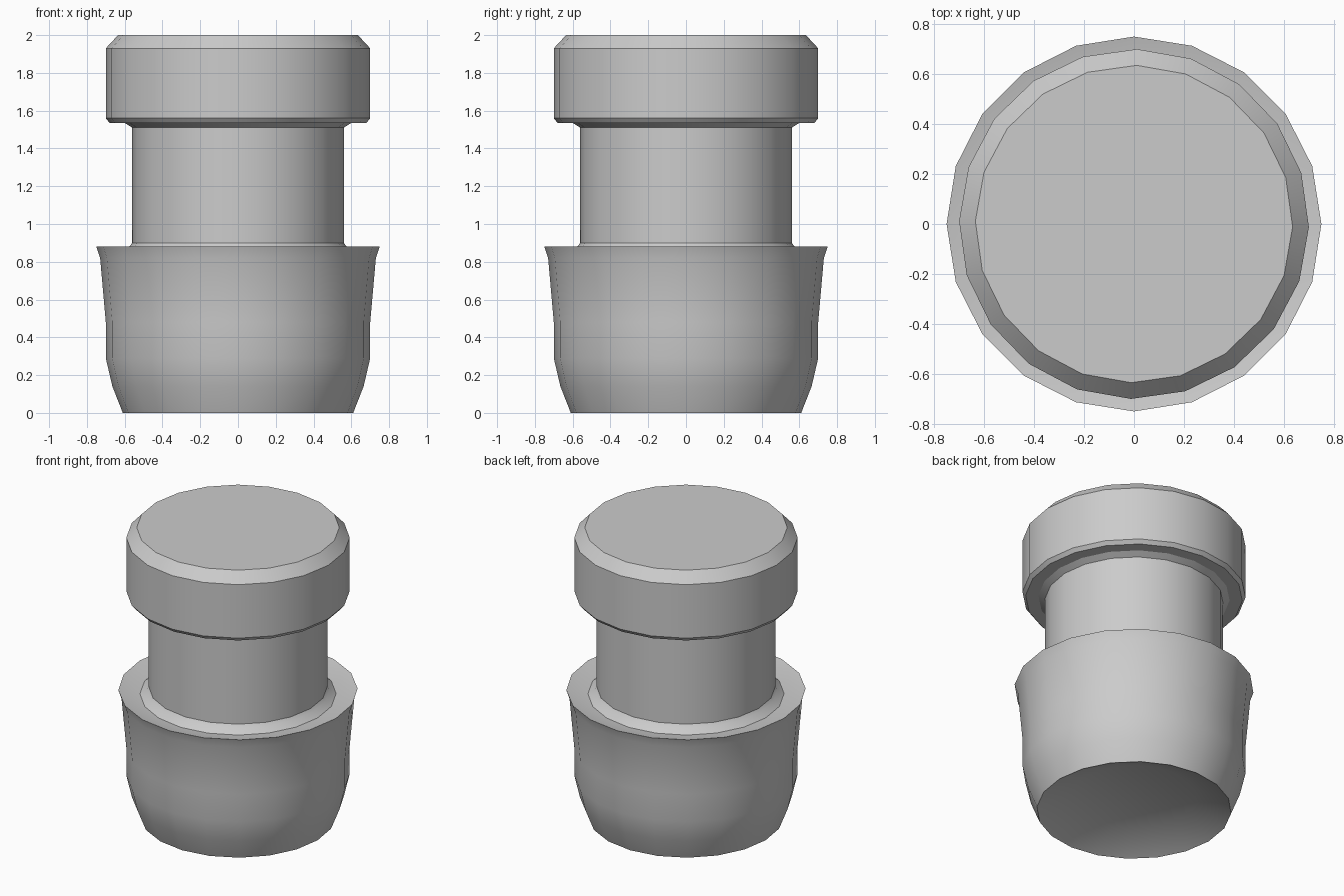
import bpy, bmesh, math

cube = bpy.data.objects.get("Cube")
if cube:
    bpy.data.objects.remove(cube, do_unlink=True)

SIDES = 20

grey = bpy.data.materials.new("plain_grey")
grey.use_nodes = True
colour = (0.6, 0.6, 0.6, 1)
grey.diffuse_color = colour
grey.node_tree.nodes["Principled BSDF"].inputs["Base Color"].default_value = colour


def lathe(name, profile, turn=0.0):
    """Revolve (radius, height) points; cap both open ends of the profile."""
    bm = bmesh.new()
    rings = []
    for r, z in profile:
        angles = [math.radians(turn) + 2 * math.pi * i / SIDES for i in range(SIDES)]
        rings.append([bm.verts.new((r * math.cos(a), r * math.sin(a), z)) for a in angles])
    for low, high in zip(rings, rings[1:]):
        for i in range(SIDES):
            j = (i + 1) % SIDES
            bm.faces.new((low[i], low[j], high[j], high[i]))
    bm.faces.new(rings[0][::-1])
    bm.faces.new(rings[-1])
    bmesh.ops.recalc_face_normals(bm, faces=bm.faces)
    mesh = bpy.data.meshes.new(name)
    bm.to_mesh(mesh)
    bm.free()
    mesh.materials.append(grey)
    obj = bpy.data.objects.new(name, mesh)
    bpy.context.collection.objects.link(obj)
    bpy.ops.object.select_all(action='DESELECT')
    obj.select_set(True)
    bpy.context.view_layer.objects.active = obj
    bpy.ops.object.shade_smooth_by_angle(angle=math.radians(30))
    return obj


# Tapered base: recessed underside, rounded foot, flared lip, dished top
lathe("base", [(0.39, 0.10), (0.61, 0), (0.665, 0.14), (0.70, 0.29), (0.70, 0.48),
               (0.73, 0.82), (0.75, 0.88), (0.615, 0.85)])

# Neck with a flared collar, carrying the chamfered cap
lathe("neck_and_cap", [(0.615, 0.85), (0.575, 0.88), (0.56, 0.90), (0.56, 1.51),
                       (0.60, 1.535), (0.68, 1.535), (0.70, 1.56), (0.70, 1.93),
                       (0.635, 2.0)], turn=-1)
